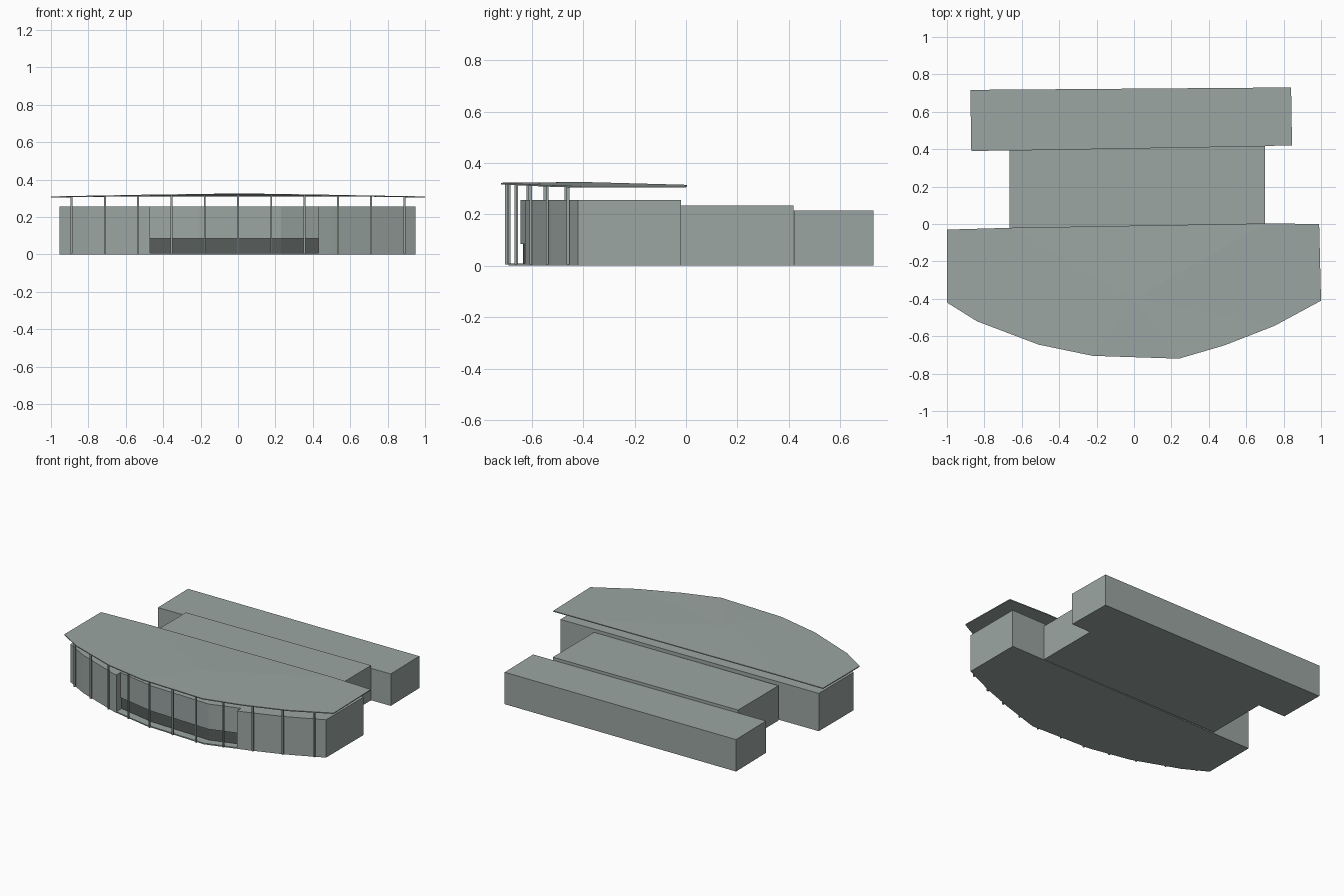
import bpy, bmesh

if "Cube" in bpy.data.objects:
    bpy.data.objects.remove(bpy.data.objects["Cube"])

def material(name, rgb):
    m = bpy.data.materials.new(name)
    m.diffuse_color = (*rgb, 1)
    m.use_nodes = True
    m.node_tree.nodes["Principled BSDF"].inputs["Base Color"].default_value = m.diffuse_color
    return m

GREY = material("pale grey", (0.33, 0.38, 0.365))
DARK = material("dark grey", (0.095, 0.11, 0.105))

# Curved front line shared by the floor, walls and columns
FRONT = [(-.955, -.42), (-.80, -.505), (-.49, -.62), (-.21, -.675),
         (.23, -.69), (.50, -.605), (.72, -.525), (.95, -.42)]
BACK = [(.95, -.02), (-.955, -.05)]
DOOR_L, DOOR_R = -.47, .43


def front_y(x):
    for (x0, y0), (x1, y1) in zip(FRONT, FRONT[1:]):
        if x0 <= x <= x1:
            return y0 + (y1 - y0) * (x - x0) / (x1 - x0)
    return FRONT[0][1]


def finish(name, bm):
    bmesh.ops.recalc_face_normals(bm, faces=bm.faces)
    me = bpy.data.meshes.new(name)
    bm.to_mesh(me)
    bm.free()
    me.materials.append(GREY)
    ob = bpy.data.objects.new(name, me)
    bpy.context.collection.objects.link(ob)
    return ob


def prism(name, outline, z0, z1):
    bm = bmesh.new()
    f = bm.faces.new([bm.verts.new((x, y, z0)) for x, y in outline])
    top = bmesh.ops.extrude_face_region(bm, geom=[f])["geom"]
    for v in top:
        if isinstance(v, bmesh.types.BMVert):
            v.co.z = z1
    return finish(name, bm)


def recessed_outline(depth):
    """Building footprint with the central front set back."""
    left = [p for p in FRONT if p[0] < DOOR_L]
    right = [p for p in FRONT if p[0] > DOOR_R]
    mid = [DOOR_L] + [p[0] for p in FRONT if DOOR_L < p[0] < DOOR_R] + [DOOR_R]
    centre = [(x, front_y(x) + depth) for x in mid]
    return (left + [(DOOR_L, front_y(DOOR_L))] + centre
            + [(DOOR_R, front_y(DOOR_R))] + right + BACK)


# Floor slab and front building
prism("floor_slab", FRONT + BACK, 0, .008)
prism("front_building_upper", recessed_outline(.045), .085, .255)
base = prism("front_building_base", recessed_outline(.055), .008, .085)

# Dark band below the central window wall
base.data.materials.append(DARK)
for p in base.data.polygons:
    if p.normal.y < -.5 and DOOR_L < p.center.x < DOOR_R:
        p.material_index = 1

# Middle and rear buildings
prism("middle_building", [(-.665, -.035), (.70, -.02), (.70, .418), (-.665, .395)], 0, .235)
prism("rear_building", [(-.87, .39), (.845, .42), (.84, .73), (-.875, .717)], 0, .215)

# Thin shallow faceted roof
EDGE = [(-1, -.42, .31), (-.84, -.52, .313), (-.51, -.645, .319), (-.22, -.705, .323),
        (.24, -.72, .323), (.48, -.65, .319), (.75, -.545, .314), (1, -.41, .31),
        (.99, 0, .31), (.70, .003, .315), (-.65, -.02, .315), (-1, -.03, .31)]
bm = bmesh.new()
rings = []
for drop in (0, .006):
    ring = [bm.verts.new((x, y, z - drop)) for x, y, z in EDGE]
    apex = bm.verts.new((0, -.40, .326 - drop))
    for i in range(len(ring)):
        bm.faces.new((ring[i - 1], ring[i], apex))
    rings.append(ring)
for i in range(len(EDGE)):
    bm.faces.new((rings[0][i - 1], rings[1][i - 1], rings[1][i], rings[0][i]))
finish("roof", bm)

# Row of slim columns along the curved front
for i in range(-5, 6):
    x, r = i * .178, .005
    y = front_y(x) - .012
    prism(f"column_{i + 6}", [(x - r, y - r), (x + r, y - r), (x + r, y + r), (x - r, y + r)],
          .004, .317 - .008 * (abs(x) ** 2))
